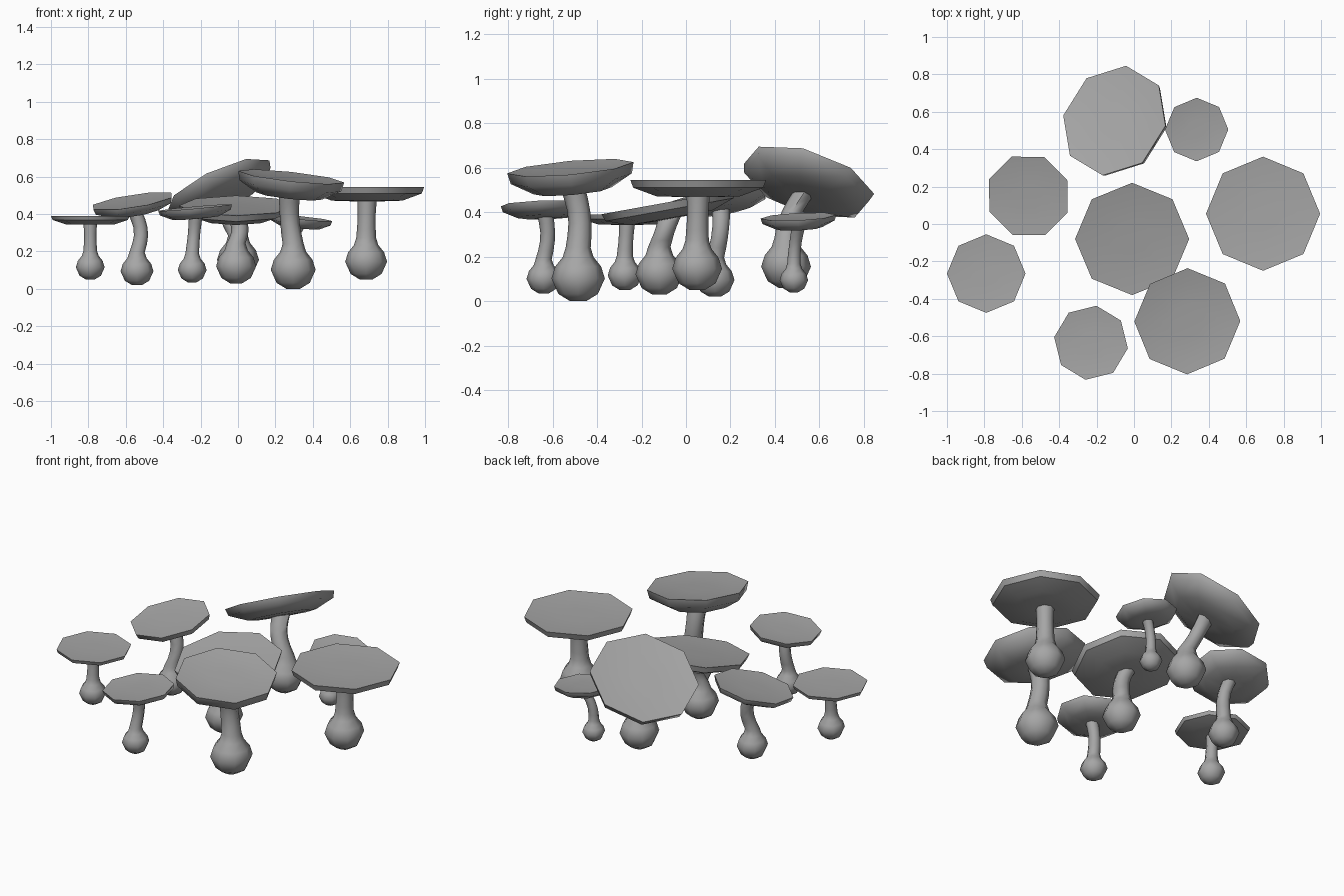
import bpy, bmesh, math
from mathutils import Vector

if "Cube" in bpy.data.objects:
    bpy.data.objects.remove(bpy.data.objects["Cube"])

SIDES = 8

grey = bpy.data.materials.new("mushroom_grey")
grey.use_nodes = True
colour = (0.38, 0.38, 0.38, 1)
grey.diffuse_color = colour
grey.node_tree.nodes["Principled BSDF"].inputs["Base Color"].default_value = colour


def ring(bm, centre, radius, spin=0.0, turn=None):
    """One octagonal ring of vertices, optionally tilted."""
    verts = []
    for i in range(SIDES):
        a = math.tau * i / SIDES + spin
        p = Vector((radius * math.cos(a), radius * math.sin(a), 0))
        if turn:
            p = turn @ p
        verts.append(bm.verts.new(centre + p))
    return verts


def loft(name, rings, bm):
    """Join successive rings with quads, close both ends, shade smooth."""
    for a, b in zip(rings, rings[1:]):
        for i in range(SIDES):
            j = (i + 1) % SIDES
            bm.faces.new((a[i], a[j], b[j], b[i]))
    bm.faces.new(rings[0][::-1])
    bm.faces.new(rings[-1])
    bmesh.ops.recalc_face_normals(bm, faces=bm.faces)
    mesh = bpy.data.meshes.new(name)
    bm.to_mesh(mesh)
    bm.free()
    obj = bpy.data.objects.new(name, mesh)
    bpy.context.collection.objects.link(obj)
    mesh.materials.append(grey)
    bpy.ops.object.select_all(action='DESELECT')
    obj.select_set(True)
    bpy.context.view_layer.objects.active = obj
    bpy.ops.object.shade_smooth_by_angle(angle=math.radians(50))
    return obj


# Cap outline: (radius factor, depth factor), from underside to dished top
CAP = [(0.25, -1.0), (0.62, -0.95), (0.96, -0.45), (1.0, 0.0), (0.72, -0.1), (0.3, -0.13)]
# Bulb outline: (height factor, radius factor) around the widest level
BULB = [(-0.85, 0.3), (-0.58, 0.74), (0, 1.0), (0.45, 0.86), (0.8, 0.58)]


def mushroom(place, cap, radius, depth, slope, spin, foot, bulb, bend):
    cap = Vector(cap)
    normal = Vector((-slope[0], -slope[1], 1)).normalized()
    turn = Vector((0, 0, 1)).rotation_difference(normal)

    # Cap
    bm = bmesh.new()
    rings = [ring(bm, cap + normal * depth * d, radius * r, math.radians(spin), turn)
             for r, d in CAP]
    loft(place + "_cap", rings, bm)

    # Bulb and curved stem in one skin
    bm = bmesh.new()
    base = Vector(foot) + Vector((0, 0, 0.85 * bulb))
    rings = [ring(bm, base + Vector((0, 0, h * bulb)), bulb * r) for h, r in BULB]
    start = base + Vector((0, 0, 1.15 * bulb))
    end = cap - normal * depth * 0.75
    push = Vector((bend[0], bend[1], 0))
    for i in range(6):
        t = i / 5
        centre = start.lerp(end, t) + push * math.sin(math.pi * t)
        rings.append(ring(bm, centre, bulb * (0.42 + 0.05 * abs(2 * t - 1))))
    loft(place + "_stem", rings, bm)


# place, cap centre, radius, depth, slope, spin, foot, bulb radius, stem bend
mushroom("centre", (-0.01, -0.08, 0.445), 0.305, 0.075, (0, 0.18), 0,
         (-0.01, -0.12, 0.03), 0.107, (0.02, 0))
mushroom("front_left", (0.285, -0.52, 0.60), 0.285, 0.11, (-0.11, 0.09), 0,
         (0.295, -0.485, 0), 0.12, (-0.01, 0.02))
mushroom("front_right", (-0.23, -0.635, 0.435), 0.2, 0.06, (0.09, 0.03), -8.5,
         (-0.245, -0.64, 0.035), 0.077, (0, 0.015))
mushroom("far_right", (-0.79, -0.265, 0.39), 0.21, 0.047, (0, 0), 0,
         (-0.79, -0.275, 0.05), 0.077, (0, 0))
mushroom("back_right", (-0.565, 0.15, 0.469), 0.229, 0.065, (0.155, 0.155), 22.5,
         (-0.54, 0.13, 0.02), 0.088, (0.03, 0.01))
mushroom("back", (-0.105, 0.553, 0.55), 0.307, 0.09, (0.47, -0.33), -9,
         (0, 0.45, 0.06), 0.112, (-0.015, -0.02))
mushroom("back_left", (0.335, 0.505, 0.38), 0.17, 0.055, (-0.1, 0.05), 0,
         (0.285, 0.485, 0.04), 0.064, (-0.015, -0.005))
mushroom("far_left", (0.69, 0.055, 0.545), 0.305, 0.077, (0, 0), 0,
         (0.685, 0.05, 0.05), 0.112, (0, 0))
